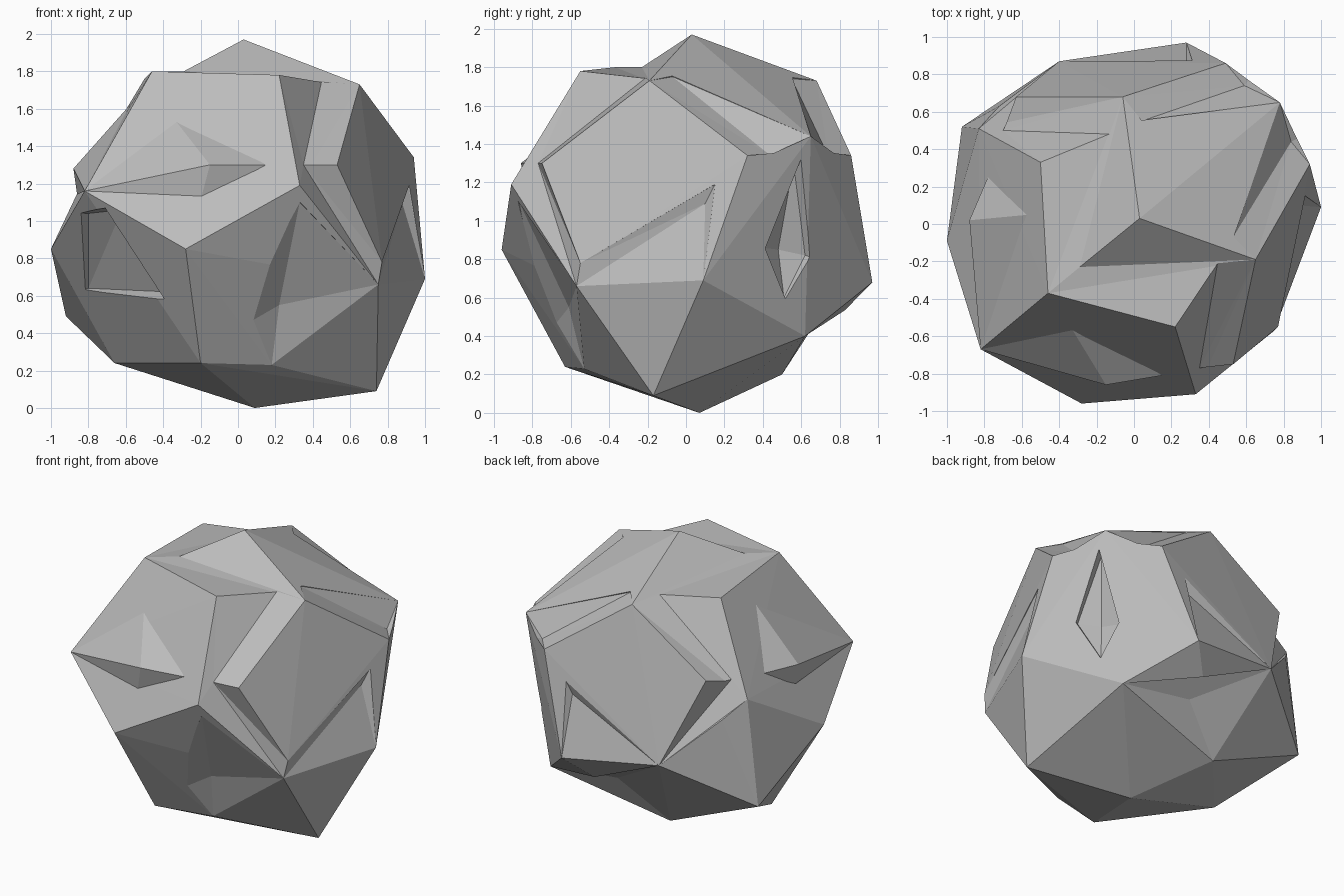
import bpy
import bmesh
from mathutils import Vector

cube = bpy.data.objects.get("Cube")
if cube:
    bpy.data.objects.remove(cube, do_unlink=True)

CENTRE = Vector((0, 0, 1))

# Corners of the twelve-sided boulder, grouped from the top down
corners = {
    "apex": (.03, .03, 1.97),
    "top_right": (.65, -.19, 1.73),
    "top_back": (-.06, .68, 1.73),
    "top_front": (-.46, -.37, 1.8),
    "front_shoulder": (.22, -.55, 1.78),
    "left_shoulder": (-.5, .33, 1.76),
    "front_east": (.33, -.91, 1.19),
    "front_west": (-.28, -.96, .85),
    "front_corner": (-.82, -.67, 1.16),
    "step_right": (.53, -.75, 1.3),
    "step_back": (-.63, .68, 1.35),
    "east_high": (.94, .32, 1.34),
    "horn": (.78, .65, 1.44),
    "north_high": (.49, .86, 1.34),
    "west_high": (-.83, .51, 1.21),
    "east_low": (1, .09, .69),
    "north_low": (.28, .97, .68),
    "south_east": (.77, -.55, .78),
    "south_east_low": (.75, -.57, .66),
    "west_mid": (-1, -.09, .85),
    "west_low": (-.92, .52, .49),
    "north_west": (-.4, .87, .77),
    "under_east": (.74, -.17, .09),
    "under_west": (-.66, 0, .24),
    "under_front": (-.2, -.63, .24),
    "under_front_east": (.18, -.53, .23),
    "under_north_east": (.61, .62, .4),
    "under_north": (-.23, .5, .2),
    "base": (.09, .07, 0),
}

# Inner corners where the steps and notches turn back
inner = {
    "ledge": (-.29, -.23, 1.8),
    "front_nook": (.45, -.19, 1.76),
    "front_step": (.35, -.77, 1.3),
    "back_nook": (-.11, .48, 1.76),
    "back_step": (-.7, .5, 1.31),
    "east_nook": (.53, -.07, 1.75),
    "north_nook": (.04, .55, 1.74),
    "east_notch": (.84, .44, 1.34),
    "north_notch": (.59, .74, 1.34),
}
points = {name: Vector(p) for name, p in {**corners, **inner}.items()}


def locate(spots):
    """Turn corner names and loose positions into vectors."""
    return [points[s] if isinstance(s, str) else Vector(s) for s in spots]


def hull_object(name, coords):
    """Closed convex solid around the given points."""
    bm = bmesh.new()
    for co in coords:
        bm.verts.new(co)
    result = bmesh.ops.convex_hull(bm, input=bm.verts[:])
    loose = {v for key in ("geom_interior", "geom_unused")
             for v in result[key] if isinstance(v, bmesh.types.BMVert)}
    loose |= {v for v in bm.verts if not v.link_faces}
    bmesh.ops.delete(bm, geom=list(loose), context="VERTS")
    bmesh.ops.recalc_face_normals(bm, faces=bm.faces[:])
    mesh = bpy.data.meshes.new(name)
    bm.to_mesh(mesh)
    bm.free()
    obj = bpy.data.objects.new(name, mesh)
    bpy.context.collection.objects.link(obj)
    return obj


def cutter_object(name, spots):
    """Wedge through the given points, extended outward past the surface."""
    coords = locate(spots)
    outer = [CENTRE + (co - CENTRE) * 1.2 for co in coords]
    return hull_object(name, coords + outer)


boulder = hull_object("faceted_boulder", [points[name] for name in corners])

# Beak-shaped bulges: two ends, lip, foot, top of the ridge, buried root
bulges = {
    "front_beak": ["front_corner", (.15, -.81, 1.3), (-.15, -.86, 1.3),
                   (-.2, -.82, 1.11), (-.4, -.45, 1.62), (-.15, -.6, 1.3)],
    "west_beak": ["front_corner", (-.76, .3, 1.28), (-.88, .02, 1.28),
                  (-.86, .02, 1.14), (-.56, .05, 1.64), (-.6, .02, 1.28)],
}

# Each notch is named by the side it lies on
notches = {
    "front_top_step": ["apex", "top_right", "front_nook", "ledge",
                       "top_front", "front_shoulder"],
    "front_side_step": ["front_nook", "front_shoulder", "front_step",
                        "front_east", "top_right", "step_right"],
    "front_low_step": ["front_east", "front_step", "step_right",
                       "south_east", "south_east_low"],
    "back_top_step": ["apex", "top_back", "back_nook", "ledge",
                      "top_front", "left_shoulder"],
    "back_side_step": ["back_nook", "left_shoulder", "back_step",
                       "west_high", "top_back", "step_back"],
    "back_low_step": ["west_high", "back_step", "step_back", "north_west"],
    "east_groove": ["east_nook", "top_right", "east_high", "east_notch", "horn"],
    "north_groove": ["north_nook", "top_back", "north_high", "north_notch", "horn"],
    "east_lip": ["south_east", "south_east_low", "east_low",
                 (.91, .15, 1.19), (.88, .1, 1.09)],
    "north_lip": ["north_west", "north_low", (.32, .88, 1.19), (.28, .85, 1.08)],
    "south_west_recess": [(-.62, -.62, 1.06), (-.36, -.62, .62),
                          (-.8, -.15, .64), (-.8, -.5, 1.04)],
    "south_dent": ["south_east_low", "under_front_east", (-.04, -.73, .4),
                   (.33, -.87, 1.1), (.22, -.61, .55)],
    "under_north_dent": ["under_north_east", "north_west", "under_north",
                         (.08, .64, .47)],
    "north_east_dent": [(.8, .4, .86), (.7, .51, .6), (.64, .62, .82),
                        (.74, .56, 1.3), (.67, .48, .85)],
}
tools = [(hull_object(name, locate(spots)), "UNION")
         for name, spots in bulges.items()]
tools += [(cutter_object(name, spots), "DIFFERENCE")
          for name, spots in notches.items()]
for tool, operation in tools:
    tool.hide_render = True
    modifier = boulder.modifiers.new(tool.name, "BOOLEAN")
    modifier.operation = operation
    modifier.solver = "EXACT"
    modifier.object = tool

# Bake the shape and remove the helpers
bpy.context.view_layer.update()
graph = bpy.context.evaluated_depsgraph_get()
carved = bpy.data.meshes.new_from_object(boulder.evaluated_get(graph))
boulder.modifiers.clear()
boulder.data = carved
for tool, operation in tools:
    bpy.data.objects.remove(tool, do_unlink=True)

# One plain grey stone colour with flat facets
stone = bpy.data.materials.new("stone_grey")
stone.use_nodes = True
colour = (.5, .5, .5, 1)
stone.diffuse_color = colour
stone.node_tree.nodes["Principled BSDF"].inputs["Base Color"].default_value = colour
carved.materials.clear()
carved.materials.append(stone)
for face in carved.polygons:
    face.use_smooth = False
    face.material_index = 0
